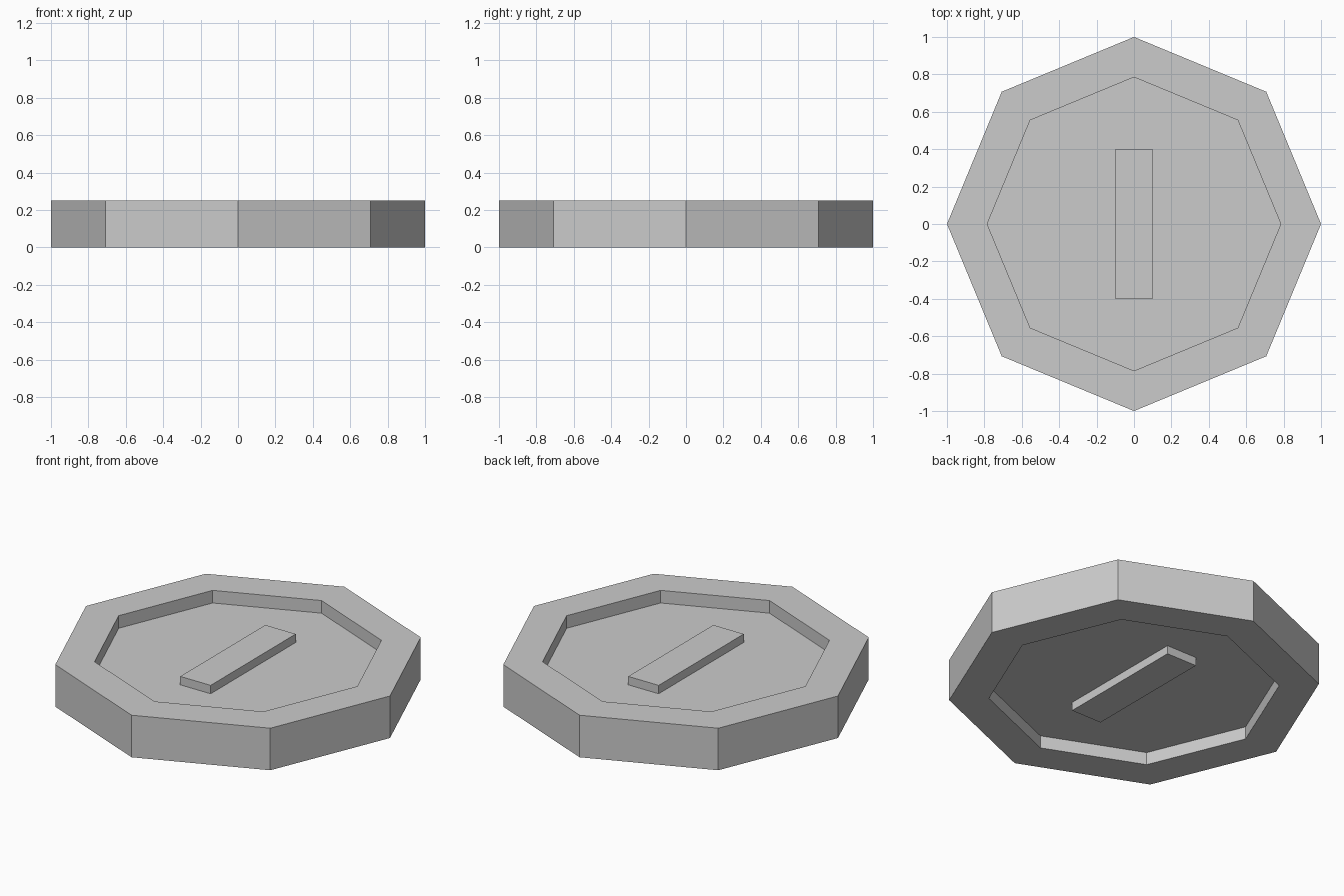
import bpy, bmesh
from math import cos, sin, pi

if "Cube" in bpy.data.objects:
    bpy.data.objects.remove(bpy.data.objects["Cube"])

SIDES = 8
MID = 0.125           # mid height of the disc
HALF = 0.125          # half thickness at the rim
FLOOR = 0.05          # half thickness at the recessed floor
BAR_TOP = 0.10        # half thickness at the raised bar


def finish(name, bm):
    bmesh.ops.recalc_face_normals(bm, faces=bm.faces)
    mesh = bpy.data.meshes.new(name)
    bm.to_mesh(mesh)
    bm.free()
    obj = bpy.data.objects.new(name, mesh)
    bpy.context.collection.objects.link(obj)
    return obj


# Octagonal disc with a recess on both faces, lofted through rings
bm = bmesh.new()
profile = [(0.785, -FLOOR), (0.785, -HALF), (1, -HALF),
           (1, HALF), (0.785, HALF), (0.785, FLOOR)]
rings = [[bm.verts.new((r * cos(2 * pi * i / SIDES), r * sin(2 * pi * i / SIDES), MID + z))
          for i in range(SIDES)] for r, z in profile]
for low, high in zip(rings, rings[1:]):
    for i in range(SIDES):
        j = (i + 1) % SIDES
        bm.faces.new((low[i], low[j], high[j], high[i]))
bm.faces.new(rings[0])
bm.faces.new(rings[-1])
finish("octagonal_disc", bm)


# Raised bar on each floor, open where it meets the disc
def add_bar(name, side):
    bm = bmesh.new()
    corners = [(-0.1, -0.4), (0.1, -0.4), (0.1, 0.4), (-0.1, 0.4)]
    base, top = [[bm.verts.new((x, y, MID + side * z)) for x, y in corners]
                 for z in (FLOOR, BAR_TOP)]
    bottom = bm.faces.new(base)
    bm.faces.new(top)
    for i in range(4):
        j = (i + 1) % 4
        bm.faces.new((base[i], base[j], top[j], top[i]))
    bmesh.ops.recalc_face_normals(bm, faces=bm.faces)
    bm.faces.remove(bottom)
    finish(name, bm)


add_bar("top_bar", 1)
add_bar("bottom_bar", -1)
